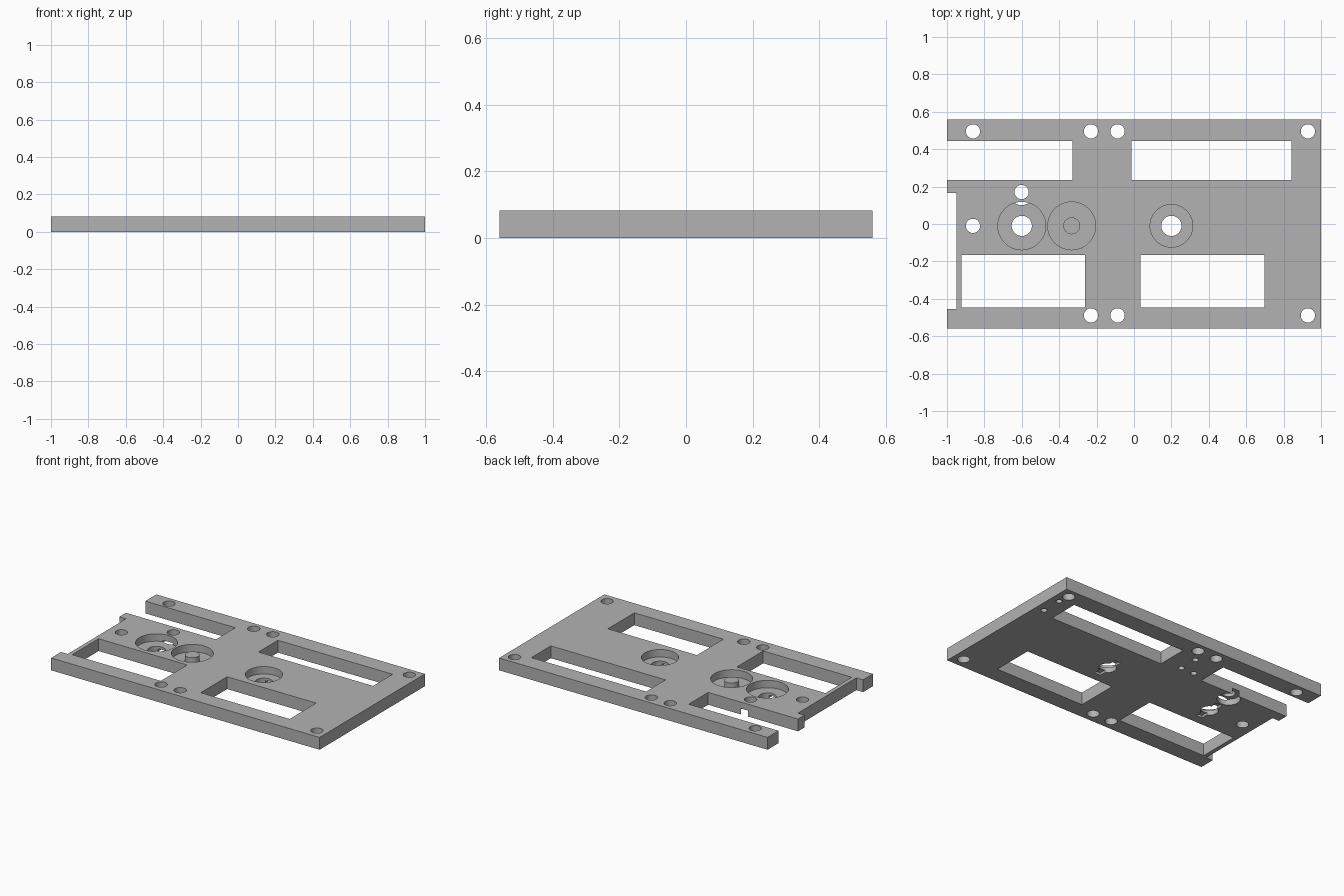
import bpy
from math import radians

if "Cube" in bpy.data.objects:
    bpy.data.objects.remove(bpy.data.objects["Cube"], do_unlink=True)

grey = bpy.data.materials.new("plain grey")
grey.use_nodes = True
colour = (0.45, 0.45, 0.45, 1)
grey.diffuse_color = colour
grey.node_tree.nodes["Principled BSDF"].inputs["Base Color"].default_value = colour

TOP = 0.083
LOW, HIGH = -0.05, 0.15  # cutters that pass right through


def box(name, x0, x1, y0, y1, z0, z1):
    bpy.ops.mesh.primitive_cube_add(size=1, location=((x0 + x1) / 2, (y0 + y1) / 2, (z0 + z1) / 2))
    obj = bpy.context.object
    obj.name = name
    obj.scale = (x1 - x0, y1 - y0, z1 - z0)
    bpy.ops.object.transform_apply(location=True, rotation=False, scale=True)
    return obj


def cylinder(name, x, y, r, z0, z1):
    bpy.ops.mesh.primitive_cylinder_add(vertices=48, radius=r, depth=z1 - z0, location=(x, y, (z0 + z1) / 2))
    obj = bpy.context.object
    obj.name = name
    bpy.ops.object.transform_apply(location=True, rotation=False, scale=False)
    return obj


def cut(target, cutter):
    cutter.hide_render = True
    mod = target.modifiers.new("cut", "BOOLEAN")
    mod.operation = "DIFFERENCE"
    mod.solver = "EXACT"
    mod.object = cutter
    bpy.context.view_layer.objects.active = target
    bpy.ops.object.modifier_apply(modifier=mod.name)
    bpy.data.objects.remove(cutter, do_unlink=True)


def finish(obj):
    obj.data.materials.clear()
    obj.data.materials.append(grey)
    bpy.ops.object.select_all(action="DESELECT")
    obj.select_set(True)
    bpy.context.view_layer.objects.active = obj
    bpy.ops.object.shade_smooth_by_angle(angle=radians(30))


plate = box("base_plate", -1, 1, -0.56, 0.56, 0, TOP)

# Rectangular windows, open slot and end notch
for x0, x1, y0, y1 in [
    (-1.1, -0.33, 0.236, 0.443),
    (-0.013, 0.842, 0.236, 0.443),
    (-0.922, -0.262, -0.447, -0.166),
    (0.035, 0.698, -0.447, -0.166),
    (-1.1, -0.95, -0.455, 0.166),
]:
    cut(plate, box("window_cutter", x0, x1, y0, y1, LOW, HIGH))

# Screw holes along both long edges and beside the end notch
holes = [(x, 0.495) for x in (-0.861, -0.23, -0.088, 0.93)]
holes += [(x, -0.489) for x in (-0.23, -0.088, 0.93)]
holes += [(-0.861, -0.01), (-0.601, 0.171)]
for x, y in holes:
    cut(plate, cylinder("hole_cutter", x, y, 0.038, LOW, HIGH))

# Wider recess under the hole next to the pockets
cut(plate, cylinder("recess_cutter", -0.601, 0.171, 0.07, LOW, 0.04))

# Round pockets in the top
FLOOR = 0.033
for x, r in [(-0.6, 0.128), (-0.333, 0.128), (0.2, 0.114)]:
    cut(plate, cylinder("pocket_cutter", x, -0.01, r, FLOOR, HIGH))

# Shaft holes with a blind cross slot underneath
for x in (-0.6, 0.2):
    cut(plate, cylinder("shaft_cutter", x, -0.01, 0.054, LOW, HIGH))
    cut(plate, box("slot_cutter", x - 0.022, x + 0.022, -0.105, 0.085, LOW, 0.016))

# Small blind pilot holes underneath
for x, y in [(0.94, 0.417), (0.94, 0.276), (-0.142, 0.405), (-0.142, 0.274), (-0.24, 0.274)]:
    cut(plate, cylinder("pilot_cutter", x, y, 0.019, LOW, 0.05))

finish(plate)

# Post standing in the middle pocket
finish(cylinder("pocket_post", -0.333, -0.01, 0.045, FLOOR - 0.005, 0.074))
